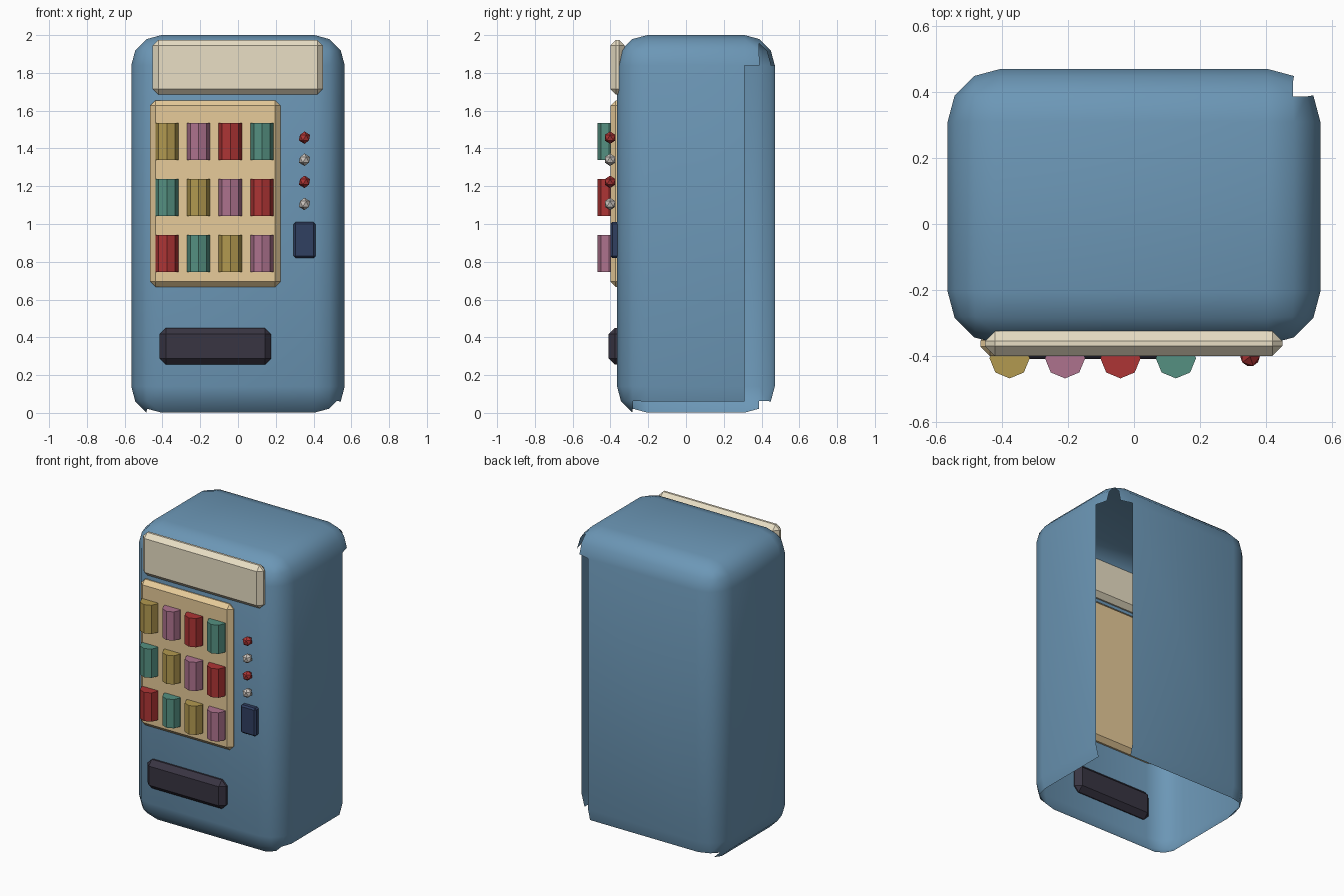
import bpy, bmesh, math
from mathutils import Matrix, Vector

if "Cube" in bpy.data.objects:
    bpy.data.objects.remove(bpy.data.objects["Cube"])


def material(name, rgb):
    m = bpy.data.materials.new(name)
    m.diffuse_color = (*rgb, 1)
    m.use_nodes = True
    m.node_tree.nodes["Principled BSDF"].inputs["Base Color"].default_value = m.diffuse_color
    return m


BLUE = material("body_blue", (0.15, 0.31, 0.47))
SIGN = material("sign_cream", (0.82, 0.74, 0.56))
CREAM = material("panel_cream", (0.80, 0.60, 0.32))
DARK = material("tray_dark", (0.04, 0.035, 0.055))
NAVY = material("keypad_navy", (0.03, 0.05, 0.12))
RED = material("red", (0.42, 0.035, 0.035))
WHITE = material("white", (0.60, 0.56, 0.52))
YELLOW = material("yellow", (0.45, 0.32, 0.08))
PINK = material("pink", (0.42, 0.17, 0.27))
GREEN = material("green", (0.09, 0.28, 0.22))


def add_object(name, bm, mat, location=(0, 0, 0)):
    me = bpy.data.meshes.new(name)
    bm.to_mesh(me)
    bm.free()
    ob = bpy.data.objects.new(name, me)
    ob.location = location
    me.materials.append(mat)
    bpy.context.collection.objects.link(ob)
    return ob


def bevel_box(lo, hi, width, segments=1):
    lo, hi = Vector(lo), Vector(hi)
    bm = bmesh.new()
    bmesh.ops.create_cube(bm, size=1, matrix=Matrix.Translation((lo + hi) / 2)
                          @ Matrix.Diagonal((*(hi - lo), 1)))
    bmesh.ops.bevel(bm, geom=bm.edges[:], offset=width, segments=segments,
                    profile=0.5, affect='EDGES')
    return bm


# Cabinet shell: rounded box, open underneath and along the back right corner
def is_open(face):
    c = face.calc_center_median()
    zs = [v.co.z for v in face.verts]
    if min(zs) < -0.01:                                    # underside
        return True
    if c.x > 0.41 and c.y > 0.315 and c.z < 1.84:          # corner strip
        return True
    if c.x > 0.48 and c.y > 0.385 and c.z > 1.8 and min(zs) < 1.97:
        return True                                        # notch on top corner
    low = max(zs) < 0.08                                   # lower edge strips
    return low and (c.y > 0.4 or (c.x > 0.5 and c.y > -0.27))


bm = bevel_box((-0.565, -0.365, -0.02), (0.565, 0.47, 2.0), 0.16, 3)
bmesh.ops.delete(bm, geom=[f for f in bm.faces if is_open(f)], context='FACES')
body = add_object("cabinet_shell", bm, BLUE)
bpy.context.view_layer.objects.active = body
body.select_set(True)
bpy.ops.object.shade_smooth_by_angle(angle=math.radians(40))

# Front fittings set through the front wall
add_object("top_sign", bevel_box((-0.452, -0.40, 1.685), (0.45, -0.325, 1.975), 0.03), SIGN)
add_object("display_panel", bevel_box((-0.465, -0.40, 0.667), (0.225, -0.325, 1.655), 0.028), CREAM)
add_object("pickup_tray", bevel_box((-0.415, -0.41, 0.255), (0.175, -0.325, 0.45), 0.033), DARK)
add_object("keypad", bevel_box((0.295, -0.40, 0.82), (0.41, -0.34, 1.01), 0.01), NAVY)

# Cans: three rows of four, colours shifting along each row
colours = [YELLOW, PINK, RED, GREEN]
for row in range(3):
    for col in range(4):
        bm = bmesh.new()
        bmesh.ops.create_cone(bm, cap_ends=True, segments=8, radius1=0.061,
                              radius2=0.061, depth=0.195)
        add_object(f"can_{row}_{col}", bm, colours[(col - row) % 4],
                   (-0.377 + 0.168 * col, -0.407, 1.437 - 0.297 * row))

# Selection buttons
for i in range(4):
    bm = bmesh.new()
    bmesh.ops.create_icosphere(bm, subdivisions=1, radius=0.033)
    add_object(f"button_{i}", bm, (RED, WHITE)[i % 2], (0.352, -0.402, 1.457 - 0.117 * i))
